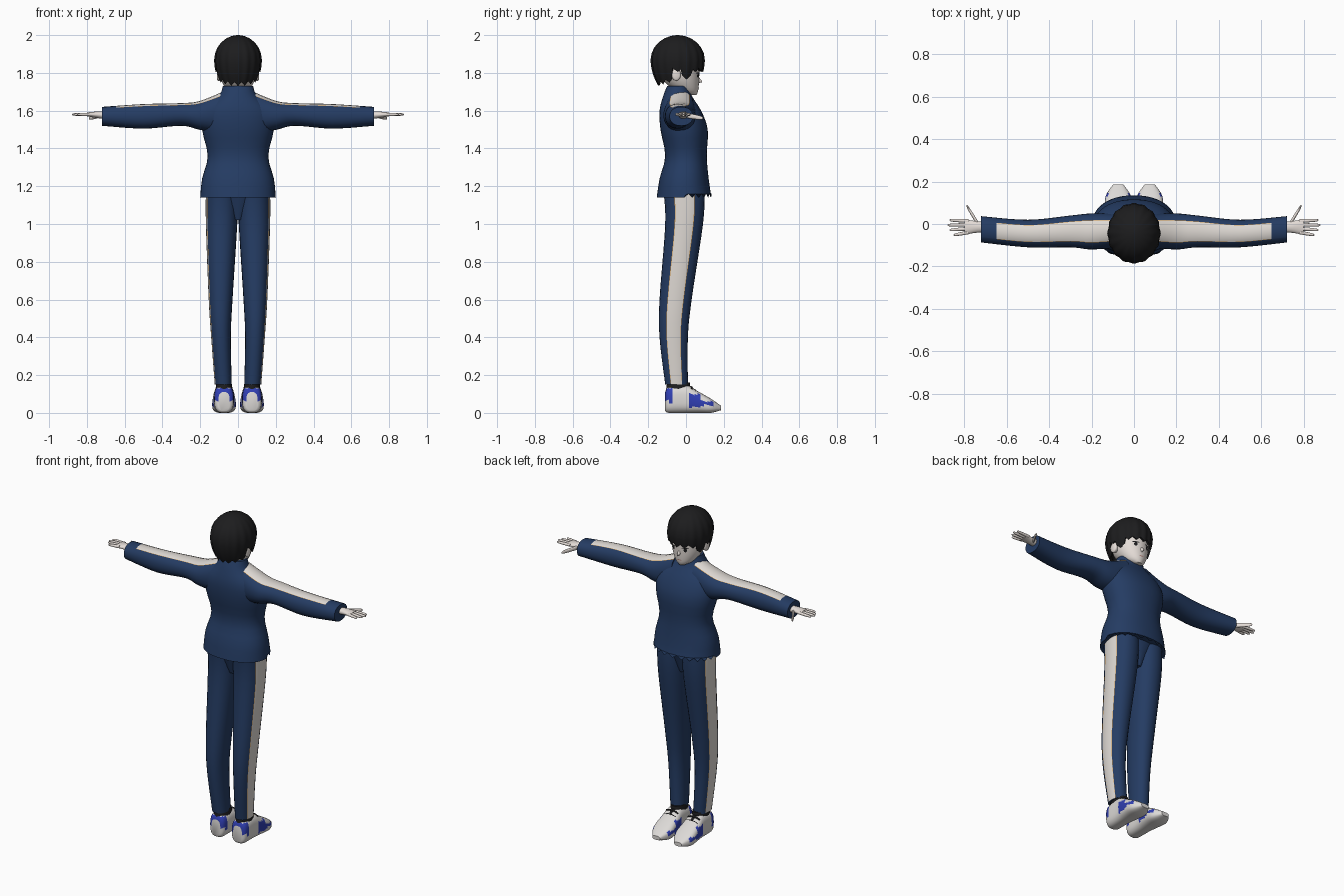
import bpy, bmesh
from math import sin, cos, radians, pi, copysign
from mathutils import Vector

if "Cube" in bpy.data.objects:
    bpy.data.objects.remove(bpy.data.objects["Cube"])


def material(name, red, green, blue):
    mat = bpy.data.materials.new(name)
    mat.use_nodes = True
    colour = (red, green, blue, 1)
    mat.diffuse_color = colour
    mat.node_tree.nodes["Principled BSDF"].inputs["Base Color"].default_value = colour
    return mat


NAVY = material("navy cloth", .018, .045, .125)
WHITE = material("off white cloth", .74, .7, .66)
GOLD = material("gold piping", .6, .3, .07)
SKIN = material("pale skin", .78, .72, .68)
BLACK = material("black", .012, .012, .013)
SHOE = material("shoe white", .72, .7, .68)
BLUE = material("shoe blue", .03, .05, .45)
LIPS = material("lip pink", .5, .27, .24)


def even(count):
    """Evenly spaced angles around a ring."""
    return [radians(360 * k / count) for k in range(count)]


def striped(centre, half):
    """Ring angles with a stripe, and a narrow piping segment on each side of it."""
    piping, rest = 2, 20
    stripe = [centre + half * k / 2 for k in range(-2, 3)]
    end = centre + half + piping
    gap = 360 - 2 * (half + piping)
    angles = [centre - half - piping] + stripe + [end + gap * k / rest for k in range(rest)]
    return [radians(a) for a in angles]


def stripe_rule(column, centre):
    cuff_start = .66
    if column > 5 or centre.x > cuff_start:
        return 0
    return 1 if 0 < column < 5 else 2


def smooth_keys(keys, steps):
    """Pass a smooth curve through the stations of a loft."""
    pts = [Vector(k) for k in keys]
    padded = pts[:1] + pts + pts[-1:]
    result = []
    for before, a, b, after in zip(padded, padded[1:], padded[2:], padded[3:]):
        for s in range(steps):
            u = s / steps
            slope = b - before
            bend = before * 2 - a * 5 + b * 4 - after
            twist = (a - b) * 3 + after - before
            result.append(a + (slope * u + bend * u ** 2 + twist * u ** 3) / 2)
    return result + pts[-1:]


def rings(axis, keys, steps=4, power=2, angles=even(24)):
    """Superellipse rings; each key is position, two centres, two radii."""
    def bulge(value):
        return copysign(abs(value) ** (2 / power), value)

    rows = []
    for t, ca, cb, ra, rb in smooth_keys(keys, steps):
        row = []
        for angle in angles:
            point = [ca + ra * bulge(cos(angle)), cb + rb * bulge(sin(angle))]
            point.insert("xyz".index(axis), t)
            row.append(Vector(point))
        rows.append(row)
    return rows


def build(name, rows, mats, rule=None, mirror=False):
    """Skin closed rows of points, cap the ends, colour faces by rule."""
    bm = bmesh.new()
    grid = [[bm.verts.new(p) for p in row] for row in rows]
    for low, high in zip(grid, grid[1:]):
        for j in range(len(low)):
            face = bm.faces.new((low[j - 1], low[j], high[j], high[j - 1]))
            if rule:
                column = (j - 1) % len(low)
                face.material_index = rule(column, face.calc_center_median())
    bm.faces.new(grid[0])
    bm.faces.new(grid[-1])
    bmesh.ops.recalc_face_normals(bm, faces=bm.faces)
    mesh = bpy.data.meshes.new(name)
    bm.to_mesh(mesh)
    bm.free()
    for mat in mats:
        mesh.materials.append(mat)
    obj = bpy.data.objects.new(name, mesh)
    bpy.context.collection.objects.link(obj)
    bpy.ops.object.select_all(action='DESELECT')
    obj.select_set(True)
    bpy.context.view_layer.objects.active = obj
    bpy.ops.object.shade_smooth_by_angle(angle=radians(45))
    if mirror:
        obj.modifiers.new("Mirror", 'MIRROR').use_mirror_merge = False
    return obj


CLOTH = [NAVY, WHITE, GOLD]

# Jacket body with collar and a ragged front hem
body = [(1.14, 0, -.01, .2, .145), (1.24, 0, -.01, .19, .13), (1.36, 0, 0, .16, .11),
        (1.5, 0, -.01, .19, .125), (1.6, 0, -.03, .18, .11), (1.68, 0, -.045, .1, .075),
        (1.73, 0, -.04, .08, .06)]
rows = rings('z', body, 3, 2.2, even(48))
for point in rows[0][1::2]:
    if point.y > 0:
        point.z += .02
build("jacket_body", rows, [NAVY])

# Sleeves with a stripe along the top
sleeve = [(.07, -.03, 1.59, .08, .115), (.2, -.035, 1.575, .085, .077),
          (.3, -.035, 1.58, .075, .06), (.5, -.045, 1.57, .065, .065),
          (.72, -.025, 1.57, .062, .05)]
build("sleeves", rings('x', sleeve, 5, 2.2, striped(90, 34)), CLOTH, stripe_rule, True)

# Trousers with a stripe down each outer side
leg = [(1.18, .085, -.01, .085, .11), (1, .087, -.01, .083, .1), (.6, .092, -.055, .063, .085),
       (.4, .09, -.065, .052, .075), (.15, .078, -.05, .045, .06)]
build("trouser_legs", rings('z', leg, 5, 2.2, striped(0, 26)), CLOTH, stripe_rule, True)
seat = [(1.02, 0, -.01, .03, .06), (1.18, 0, -.01, .15, .11)]
build("trouser_seat", rings('z', seat), [NAVY])

# Shoes with blue heel, side and toe panels
FOOT = .074
shoe = [(-.11, FOOT, .06, .03, .05), (-.09, FOOT, .07, .05, .07), (0, FOOT, .074, .054, .074),
        (.06, FOOT, .058, .06, .058), (.13, FOOT, .038, .06, .038), (.185, FOOT, .026, .025, .012)]


def shoe_rule(column, centre):
    heel = centre.y < -.07 and .06 < centre.z < .13
    side = .02 < centre.y < .08 and .03 < centre.z < .1
    toe = .08 < centre.y < .15 and .04 < centre.z < .06
    return int(heel or side or toe)


build("shoes", rings('y', shoe, 4, 2.9, even(36)), [SHOE, BLUE], shoe_rule, True)
cuff = [(.12, FOOT, -.04, .046, .066), (.16, FOOT, -.04, .04, .06)]
build("ankle_cuffs", rings('z', cuff), [BLACK], mirror=True)
tongue = [(0, FOOT, .14, .025, .02), (.08, FOOT, .09, .02, .01)]
build("shoe_tongues", rings('y', tongue), [BLACK], mirror=True)
for k in range(3):
    y, z = .03 + .02 * k, .142 - .018 * k
    lace = [(FOOT + side * .04, y, z - .015 * abs(side), .004, .006) for side in (-1, -.5, .5, 1)]
    build(f"shoe_laces_{k + 1}", rings('x', lace, 2), [BLACK], mirror=True)

# Hands
HAND = 1.58
palm = [(.69, -.016, HAND - .006, .025, .02), (.74, -.014, HAND - .002, .027, .018),
        (.8, -.014, HAND, .036, .01)]
build("palms", rings('x', palm), [SKIN], mirror=True)


def digit(name, start, end, radius):
    start, end = Vector(start), Vector(end)
    keys = []
    for t, size in ((0, 1), (.5, .95), (.9, .7), (1, .1)):
        keys.append((*start.lerp(end, t), radius * size, radius * size))
    build(name, rings('x', keys, 3), [SKIN], mirror=True)


for k, (finger, tip) in enumerate((("index", .87), ("middle", .88), ("ring", .87), ("little", .85))):
    y = .014 - .018 * k
    digit(finger + "_fingers", (.78, y, HAND), (tip, y * 1.3, HAND), .0085)
digit("thumbs", (.735, 0, HAND - .005), (.79, .088, HAND - .02), .013)

# Head, neck, nose and ears
skull = [(1.683, 0, .035, .02, .02), (1.71, 0, 0, .06, .065), (1.78, 0, -.03, .095, .1),
         (1.88, 0, -.035, .1, .105), (1.95, 0, -.035, .07, .07)]
head = build("head", rings('z', skull, 4, 2, even(48)), [SKIN])
build("neck", rings('z', [(1.66, 0, -.04, .05, .04), (1.76, 0, -.04, .05, .04)]), [SKIN])
nose = [(.06, 0, 1.765, .012, .02), (.086, 0, 1.754, .003, .004)]
build("nose", rings('y', nose), [SKIN])
ear = [(.085, -.05, 1.79, .02, .026), (.105, -.052, 1.79, .024, .032), (.112, -.052, 1.79, .016, .022)]
build("ears", rings('x', ear), [SKIN], mirror=True)

# Painted features laid on the face
bpy.context.view_layer.update()


def face_plate(name, x, z, width, height, lift, mat):
    rows = rings('y', [(0, x, z, width * s, height * s) for s in (1, .5, .1)], 2)
    for row in rows:
        for point in row:
            hit = head.ray_cast((point.x, 1, point.z), (0, -1, 0))
            point.y = hit[1].y + lift
    build(name, rows, [mat], mirror=x > 0)


EYE = 1.786
face_plate("eye_whites", .04, EYE, .018, .012, .002, WHITE)
face_plate("irises", .04, EYE, .009, .012, .003, BLACK)
face_plate("upper_lashes", .04, EYE + .013, .02, .003, .004, BLACK)
face_plate("mouth", 0, 1.72, .015, .003, .002, LIPS)


# Hair: ridged dome, low at the nape, short over the ears and brow, with pointed locks
def hair_row(level, tuck=1):
    row = []
    crown, drop = 1.87, .15
    for i, angle in enumerate(even(96)):
        front = sin(angle)
        nape, ear_gap, side_lock = front < -.25, front < .15, front < .6
        end = 1.75 + .03 * (1 + front) if nape else 1.825 if ear_gap else 1.785 if side_lock else 1.825
        end -= .02 * abs(i % 6 - 3) / 3
        if level < 1:
            z = crown + .13 * cos(level * pi / 2)
            size = sin(level * pi / 2)
        else:
            z = crown + (end - crown) * (level - 1)
            size = 1 - ((crown - z) / drop) ** 2 / 3
        size *= tuck * (1 + .018 * min(level, 1) * cos(16 * angle))
        row.append(Vector((.124 * size * cos(angle), .141 * size * front - .044, z)))
    return row


outer = [hair_row(.03)] + [hair_row(k / 6) for k in range(1, 13)]
build("hair", outer + [hair_row(1.9, .88), hair_row(1.3, .75)], [BLACK])
